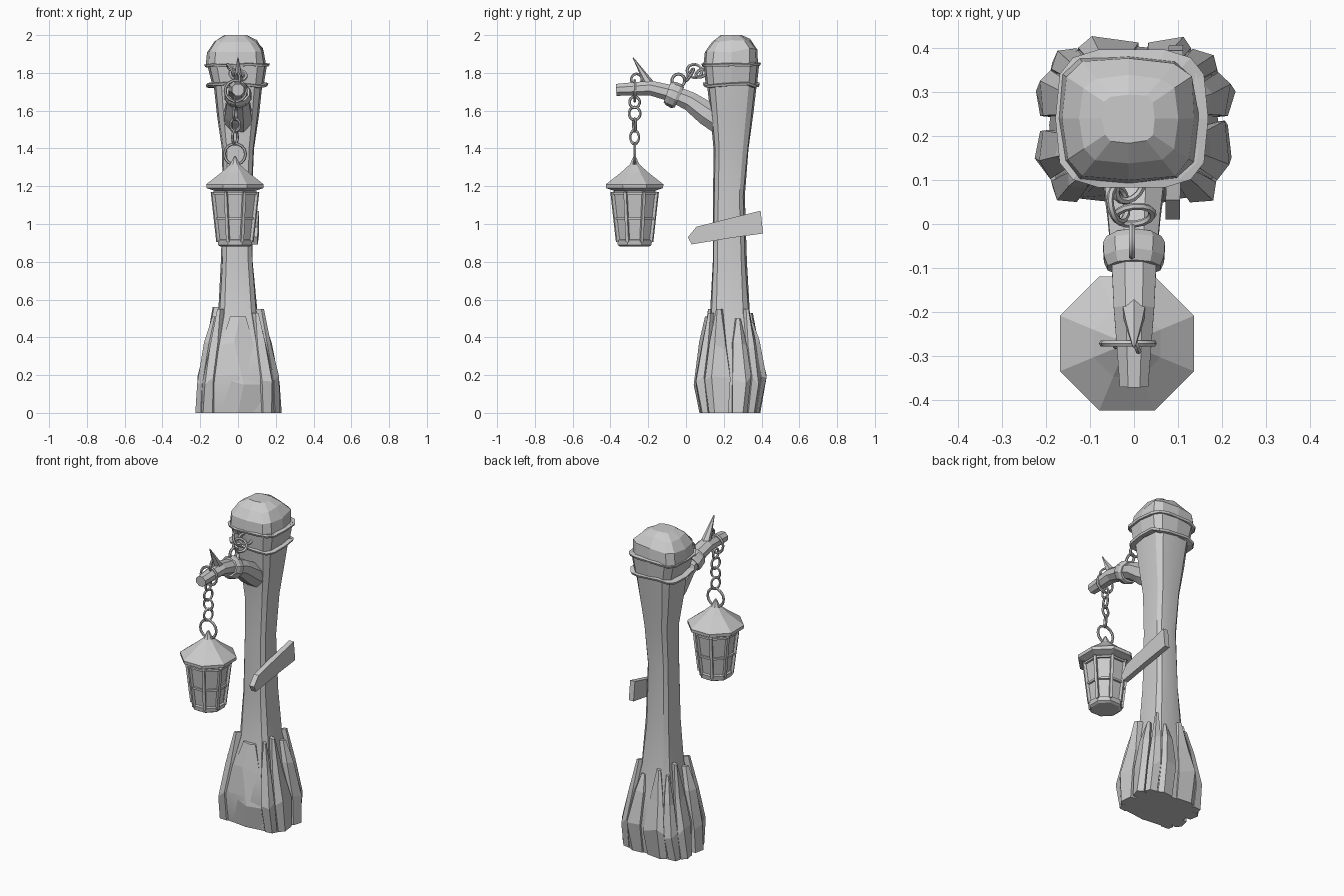
import bpy, bmesh, math, random
from mathutils import Vector

if "Cube" in bpy.data.objects:
    bpy.data.objects.remove(bpy.data.objects["Cube"])
random.seed(4)
CY = 0.23  # post centre in y


def finish(name, bm, smooth=None):
    bmesh.ops.recalc_face_normals(bm, faces=bm.faces)
    me = bpy.data.meshes.new(name)
    bm.to_mesh(me)
    bm.free()
    ob = bpy.data.objects.new(name, me)
    bpy.context.collection.objects.link(ob)
    if smooth:
        bpy.ops.object.select_all(action='DESELECT')
        ob.select_set(True)
        bpy.context.view_layer.objects.active = ob
        bpy.ops.object.shade_smooth_by_angle(angle=math.radians(smooth))
    return ob


def loft(name, rings, closed=False, smooth=None):
    """Skin a list of equal-length rings; cap the ends, or join last to first."""
    bm = bmesh.new()
    vs = [[bm.verts.new(p) for p in r] for r in rings]
    n = len(vs[0])
    pairs = list(zip(vs, vs[1:])) + ([(vs[-1], vs[0])] if closed else [])
    for a, b in pairs:
        for i in range(n):
            j = (i + 1) % n
            bm.faces.new((a[i], a[j], b[j], b[i]))
    if not closed:
        bm.faces.new(vs[0])
        bm.faces.new(vs[-1])
    return finish(name, bm, smooth)


def squircle(a, hx, hy, z, cx=0, cy=CY, e=0.55):
    c, s = math.cos(a), math.sin(a)
    return Vector((cx + hx * math.copysign(abs(c) ** e, c),
                   cy + hy * math.copysign(abs(s) ** e, s), z))


def sq_ring(z, hx, hy, cx=0, cy=CY, n=12, jit=0.0, jz=0.0):
    out = []
    for i in range(n):
        k = 1 + random.uniform(-jit, jit)
        p = squircle(2 * math.pi * i / n, hx * k, hy * k, z, cx, cy)
        p.z += random.uniform(-jz, jz)
        out.append(p)
    return out


def poly(cx, cy, r, z, n=8):
    return [Vector((cx + r * math.cos(2 * math.pi * (i + .5) / n),
                    cy + r * math.sin(2 * math.pi * (i + .5) / n), z)) for i in range(n)]


def tube(name, pts, sides=8, smooth=None):
    """Tube in the yz plane; pts are (y, z, half width, half height)."""
    rings = []
    for i, (y, z, w, h) in enumerate(pts):
        a, b = pts[max(i - 1, 0)], pts[min(i + 1, len(pts) - 1)]
        t = Vector((0, b[0] - a[0], b[1] - a[1])).normalized()
        up = Vector((0, -t.z, t.y))
        if up.z < 0:
            up = -up
        ang = [2 * math.pi * (k + .5) / sides for k in range(sides)]
        rings.append([Vector((w * math.cos(q), y, z)) + up * h * math.sin(q) for q in ang])
    return loft(name, rings, smooth=smooth)


def bar(name, p, q, w, out):
    """Square bar from p to q, one side facing the direction out."""
    t = (q - p).normalized()
    s = t.cross(out).normalized() * w
    o = s.cross(t).normalized() * w
    return loft(name, [[c + s + o, c - s + o, c - s - o, c + s - o] for c in (p, q)])


def link(name, loc, R, rot, r=0.008, stretch=1.0):
    bpy.ops.mesh.primitive_torus_add(location=loc, rotation=[math.radians(d) for d in rot],
                                     major_radius=R, minor_radius=r,
                                     major_segments=14, minor_segments=6)
    ob = bpy.context.object
    ob.name = name
    ob.scale = (stretch, 1, 1)
    bpy.ops.object.shade_smooth_by_angle(angle=math.radians(50))


# Post trunk flaring at foot and head
loft("post", [sq_ring(z, hx, hy, cx, cy, jit=j) for z, hx, hy, cx, cy, j in [
    (0, .185, .15, 0, .225, 0), (.18, .19, .18, 0, .225, .02), (.35, .145, .145, 0, .225, .02),
    (.53, .105, .105, 0, .232, .02), (.80, .085, .09, -.005, .23, .03),
    (1.15, .078, .082, -.003, .228, .03), (1.4, .085, .092, 0, .24, .03),
    (1.58, .11, .112, 0, .243, .02), (1.75, .13, .133, 0, .243, 0)]], smooth=25)

# Bark slabs round the foot, wide below and pointed above
slabs = [(-48, 15, .53), (-15, 15, .55), (15, 13, .50), (46, 15, .55), (75, 12, .48),
         (103, 13, .53), (133, 15, .50), (164, 14, .56), (-165, 14, .51), (-133, 15, .55),
         (-90, 25, .51)]
for k, (deg, hw, top) in enumerate(slabs):
    flush = 0.93 if deg == -90 else 1.0
    rings = []
    for z, hx, hy, w in [(0, .225, .165, 1), (.17, .218, .198, 1.03),
                         (.36, .175, .163, .95), (top, .135, .128, .4)]:
        lean = random.uniform(-3, 3) if z else 0
        bulge = flush * random.uniform(1.0, 1.05)
        sec = []
        for da, sc in [(-hw, .95 * flush), (lean, bulge), (hw, .95 * flush), (hw, .72), (-hw, .72)]:
            a = math.radians(deg + da * w)
            dz = random.uniform(-.03, .03) if 0 < z < top else 0
            sec.append(squircle(a, hx * sc, hy * sc, z + dz, 0, .225, .6))
        rings.append(sec)
    loft(f"bark_slab_{k + 1}", rings)

# Head: tapered collar, faceted dome, two wavy cords
loft("collar", [sq_ring(1.73, .135, .135, 0, .24), sq_ring(1.85, .16, .148, -.005, .24)])
loft("dome_cap", [sq_ring(z, hx, hy, -.012, .24, jit=.03, jz=jz) for z, hx, hy, jz in [
    (1.84, .16, .145, 0), (1.92, .152, .138, .012), (1.97, .11, .1, .01), (2.0, .06, .055, 0)]])
for nm, z, hx, hy in [("upper_cord", 1.845, .165, .15), ("lower_cord", 1.738, .157, .143)]:
    rings = []
    for i in range(14):
        a, dz = 2 * math.pi * i / 14, random.uniform(-.008, .008)
        rings.append([squircle(a, hx + o, hy + o, z + dz + h, -.005, .24)
                      for o, h in [(-.03, -.01), (.004, -.01), (.009, .003), (-.03, .01)]])
    loft(nm, rings, closed=True)

# Curved arm with wrapped band and thorn
tube("arm", [(.2, 1.53, .08, .075), (.11, 1.585, .077, .068), (.02, 1.65, .065, .055),
             (-.07, 1.69, .056, .048), (-.19, 1.72, .05, .042), (-.37, 1.71, .035, .034)])
tube("arm_band", [(-.035, 1.67, .066, .058), (-.05, 1.677, .074, .069),
                  (-.08, 1.69, .072, .067), (-.1, 1.697, .063, .056)], 10)
tube("thorn", [(-.195, 1.74, .03, .028), (-.225, 1.79, .022, .018),
               (-.255, 1.84, .012, .009), (-.28, 1.88, .003, .003)], 6)

# Short chain from the band up to the post
for k, (loc, R, rot, st) in enumerate([
        ((-.005, -.04, 1.76), .034, (0, 90, 0), 1.0), ((0, .02, 1.79), .036, (55, 15, 0), 1.2),
        ((-.035, .045, 1.81), .04, (20, 60, 30), 1.0), ((-.01, .085, 1.80), .034, (40, 10, 40), 1.1)]):
    link(f"post_chain_link_{k + 1}", loc, R, rot, .008, st)

# Hanging chain from the arm down to the lantern ring
LX, LY = -.016, -.272
link("arm_loop", (-.012, LY, 1.705), .056, (90, 0, 0))
link("upper_loop", (0, -.262, 1.765), .03, (0, 90, 20), .007)
for k, (z, R, turn, st) in enumerate([(1.645, .027, 90, 1.1), (1.585, .031, 75, 1.1),
                                      (1.525, .027, 15, 1.2), (1.46, .027, 60, 1.3)]):
    link(f"hanging_link_{k + 1}", (LX, LY, z), R, (0, 90, turn - 90), .007, st)
link("lantern_ring", (LX, LY, 1.37), .056, (90, 0, 0))

# Lantern roof, glass and foot
loft("lantern_roof", [poly(LX, LY, r, z) for r, z in [
    (.115, 1.175), (.163, 1.19), (.165, 1.21), (.082, 1.27), (.028, 1.315), (.005, 1.36)]])
loft("lantern_glass", [poly(LX, LY, r, z) for r, z in [(.085, .9), (.118, 1.18)]])
loft("lantern_foot", [poly(LX, LY, r, z) for r, z in [(.082, .88), (.096, .888), (.1, .915), (.085, .92)]])

# Lantern cage: uprights at each corner, rails at three heights
lo, hi = poly(LX, LY, .096, .905), poly(LX, LY, .128, 1.17)
for i in range(8):
    j = (i + 1) % 8
    out = (lo[i] - Vector((LX, LY, .905))).normalized()
    bar(f"cage_upright_{i + 1}", lo[i], hi[i], .008, out)
    for nm, t in [("middle", .47), ("top", .97)]:
        bar(f"cage_{nm}_rail_{i + 1}", lo[i].lerp(hi[i], t) - out * .004,
            lo[j].lerp(hi[j], t) - out * .004, .006, Vector((0, 0, 1)))

# Pointed sign plank on the right side of the post
outline = [(.01, .93), (.055, .985), (.21, 1.025), (.395, 1.07), (.408, .95), (.23, .925), (.03, .892)]
loft("sign_plank", [[Vector((x + .02 * (y - .2), y, z)) for y, z in outline] for x in (.075, .108)])
